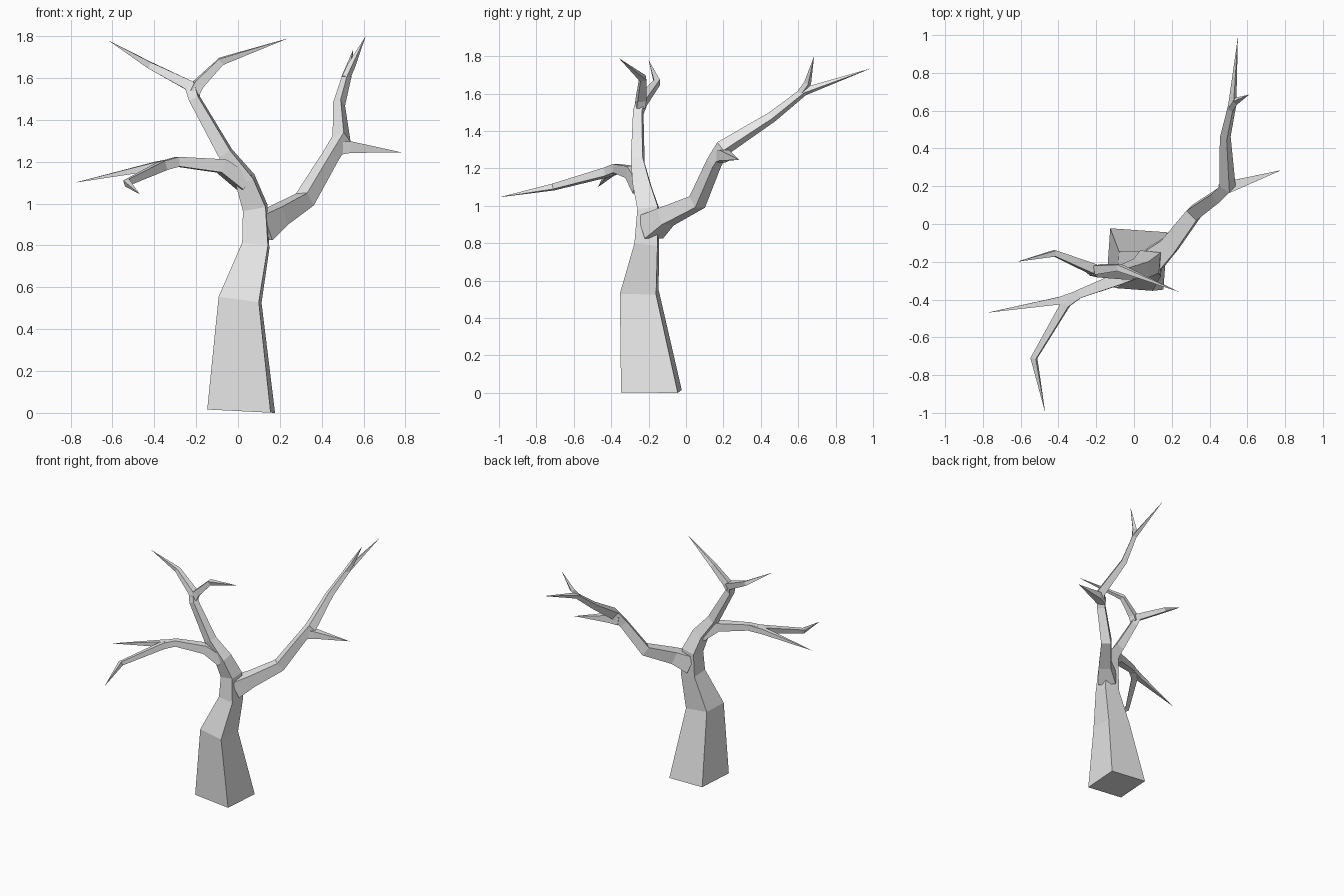
import bpy
import bmesh
from mathutils import Vector

cube = bpy.data.objects.get("Cube")
if cube:
    bpy.data.objects.remove(cube, do_unlink=True)

GREY = (0.8, 0.8, 0.8, 1.0)
bark = bpy.data.materials.new("pale_grey_bark")
bark.use_nodes = True
bark.diffuse_color = GREY
bark.node_tree.nodes["Principled BSDF"].inputs["Base Color"].default_value = GREY


def limb(name, path, first=None, side=None):
    """Loft square rings along (x, y, z, half width); zero width makes a tip."""
    pts = [Vector(p[:3]) for p in path]
    dirs = [(b - a).normalized() for a, b in zip(pts, pts[1:])]
    tangents = [Vector(first) if first else dirs[0]]
    tangents += [a + b for a, b in zip(dirs, dirs[1:])] + [dirs[-1]]
    side = Vector(side) if side else dirs[0].cross(Vector((0, 0, 1)))

    bm = bmesh.new()
    rings = []
    for p, t, (*_, r) in zip(pts, tangents, path):
        t = t.normalized()
        side = (side - t * side.dot(t)).normalized()
        up = t.cross(side)
        corners = ((1, 1), (-1, 1), (-1, -1), (1, -1))
        rings.append([bm.verts.new(p + (side * a + up * b) * r) for a, b in corners])
    for low, high in zip(rings, rings[1:]):
        for i in range(4):
            j = (i + 1) % 4
            bm.faces.new((low[i], low[j], high[j], high[i]))
    bm.faces.new(rings[0][::-1])
    bm.faces.new(rings[-1])
    bmesh.ops.remove_doubles(bm, verts=bm.verts[:], dist=0.0005)
    bmesh.ops.recalc_face_normals(bm, faces=bm.faces[:])

    mesh = bpy.data.meshes.new(name)
    bm.to_mesh(mesh)
    bm.free()
    mesh.materials.append(bark)
    obj = bpy.data.objects.new(name, mesh)
    bpy.context.collection.objects.link(obj)


# Trunk running on into the tall upper limb and its first twig
limb("trunk", [
    (0.015, -0.185, 0.008, 0.152), (0.01, -0.25, 0.54, 0.097),
    (0.085, -0.21, 0.8, 0.062), (0.082, -0.2, 0.98, 0.055),
    (0.035, -0.235, 1.11, 0.045), (-0.06, -0.258, 1.24, 0.032),
    (-0.207, -0.255, 1.5, 0.024), (-0.225, -0.235, 1.56, 0.026),
    (-0.42, -0.155, 1.66, 0.016), (-0.62, -0.2, 1.78, 0),
], first=(0.05, 0, 1), side=(1, -0.07, 0))
limb("upper_twig", [
    (-0.21, -0.245, 1.53, 0.024), (-0.19, -0.24, 1.57, 0.024),
    (-0.08, -0.23, 1.68, 0.017), (0.24, -0.36, 1.79, 0),
])

# Low branch reaching forward, with two twigs
limb("front_branch", [
    (0.03, -0.24, 1.1, 0.04), (-0.08, -0.29, 1.18, 0.033),
    (-0.29, -0.37, 1.2, 0.023), (-0.36, -0.42, 1.18, 0.023),
    (-0.53, -0.71, 1.1, 0.015), (-0.47, -1.0, 1.045, 0),
])
limb("front_branch_twig", [
    (-0.3, -0.375, 1.195, 0.022), (-0.39, -0.405, 1.18, 0.02),
    (-0.78, -0.47, 1.1, 0),
])

# Branch reaching back, with a side twig and a forked end
limb("back_branch", [
    (0.1, -0.19, 0.885, 0.066), (0.19, -0.11, 0.94, 0.047),
    (0.32, 0.06, 1.02, 0.037), (0.445, 0.15, 1.23, 0.03),
    (0.495, 0.2, 1.31, 0.032), (0.483, 0.46, 1.475, 0.021),
    (0.52, 0.63, 1.61, 0.016), (0.55, 0.99, 1.735, 0),
])
limb("back_branch_twig", [
    (0.46, 0.18, 1.26, 0.03), (0.53, 0.205, 1.27, 0.028), (0.78, 0.285, 1.245, 0),
])
limb("back_end_twig", [
    (0.515, 0.61, 1.6, 0.014), (0.54, 0.65, 1.655, 0.014), (0.61, 0.685, 1.8, 0),
])
